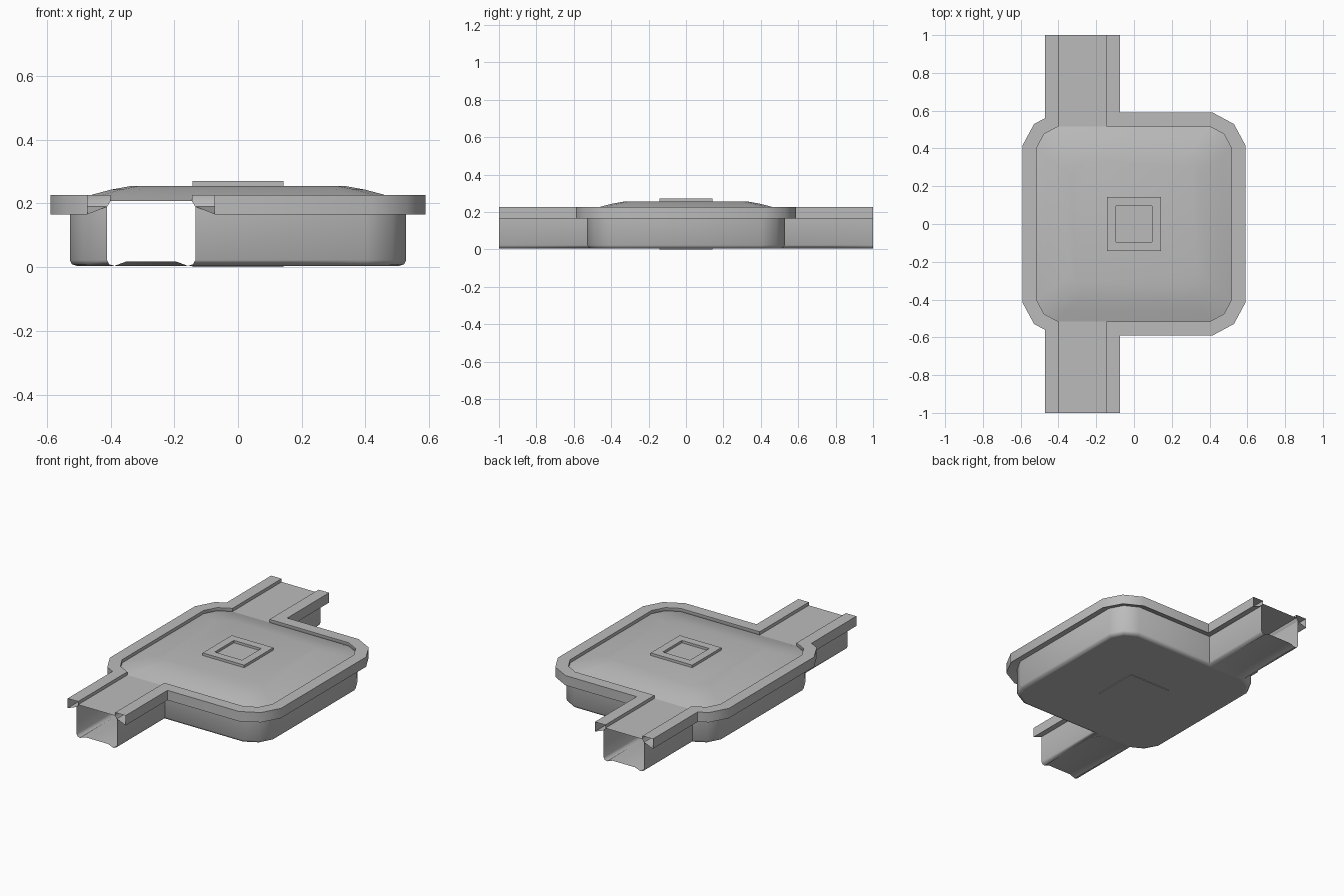
import bpy, bmesh, math
from mathutils import Vector

cube = bpy.data.objects.get("Cube")
if cube:
    bpy.data.objects.remove(cube, do_unlink=True)

grey = bpy.data.materials.new("plain_grey")
grey.use_nodes = True
grey.diffuse_color = (0.5, 0.5, 0.5, 1)
grey.node_tree.nodes["Principled BSDF"].inputs["Base Color"].default_value = (0.5, 0.5, 0.5, 1)

HALF, FLAT, CUT = 0.517, 0.40, 0.476     # room half size, straight part, corner point
LEFT, RIGHT = -0.40, -0.145              # inner edges of the passage rims
ROOF, FLOOR = 0.207, 0.004


def finish(name, bm, angle=50):
    mesh = bpy.data.meshes.new(name)
    bm.to_mesh(mesh)
    bm.free()
    mesh.materials.append(grey)
    obj = bpy.data.objects.new(name, mesh)
    bpy.context.collection.objects.link(obj)
    bpy.ops.object.select_all(action='DESELECT')
    obj.select_set(True)
    bpy.context.view_layer.objects.active = obj
    bpy.ops.object.shade_smooth_by_angle(angle=math.radians(angle))
    return obj


def offset(path, d):
    """Shift an open path to its left by d, with mitred corners."""
    normals = []
    for a, b in zip(path, path[1:]):
        t = (b - a).normalized()
        normals.append(Vector((-t.y, t.x)))
    out = []
    for i, p in enumerate(path):
        n1, n2 = normals[max(i - 1, 0)], normals[min(i, len(normals) - 1)]
        out.append(p + (n1 + n2) * (d / (1 + n1.dot(n2))))
    return out


def mirrored(half):
    pts = [Vector(p) for p in half]
    return pts + [Vector((p.x, -p.y)) for p in reversed(pts)]


def skin(bm, rows, closed=False):
    """Join rows of points with quads."""
    rows = [[bm.verts.new(p) for p in row] for row in rows]
    n = len(rows[0])
    for a, b in zip(rows, rows[1:]):
        for i in range(n if closed else n - 1):
            k = (i + 1) % n
            bm.faces.new((a[i], a[k], b[k], b[i]))
    return rows


# Plan outlines of the two side walls, each with the outside on its left
left_path = mirrored([(LEFT, -1), (LEFT, -HALF), (-CUT, -CUT), (-HALF, -FLAT)])
right_path = mirrored([(RIGHT, 1), (RIGHT, HALF), (FLAT, HALF), (CUT, CUT), (HALF, FLAT)])

# Section of rim and wall: distance outwards, height
section = [(0.011, 0.19), (0, ROOF), (0, 0.227), (0.072, 0.227), (0.072, 0.166),
           (0.011, 0.19), (0.011, 0.022), (0.004, 0.009), (-0.012, FLOOR)]

floor_edge = []
for name, path in (("left_wall_and_rim", right_path), ("right_wall_and_rim", left_path)):
    bm = bmesh.new()
    rows = [[(*p, z) for p in offset(path, d)] for d, z in section]
    skin(bm, rows)
    finish(name, bm)
    floor_edge = rows[-1][1:-1] + floor_edge

# Room floor
bm = bmesh.new()
bm.faces.new([bm.verts.new(p) for p in floor_edge])
finish("room_floor", bm)

# Passage floors with a raised middle, and passage roofs
for name, s in (("front", -1), ("back", 1)):
    bm = bmesh.new()
    xs = (LEFT + 0.012, LEFT + 0.05, RIGHT - 0.05, RIGHT - 0.012)
    rows = [[(x, s * y, z) for x, z in zip(xs, (FLOOR, h, h, FLOOR))]
            for y, h in ((1, 0.018), (0.58, 0.018), (0.505, FLOOR))]
    skin(bm, rows if s > 0 else rows[::-1])
    finish(name + "_passage_floor", bm)
    bm = bmesh.new()
    rows = [[(x, s * y, ROOF) for x in (LEFT, RIGHT)] for y in (HALF, 1)]
    skin(bm, rows if s > 0 else rows[::-1])
    finish(name + "_passage_roof", bm)

# Room roof, rising in shrinking rings to a flat top
corner = [Vector((HALF, FLAT)), Vector((CUT, CUT)), Vector((FLAT, HALF))]
ring = []
for quarter in range(4):
    for p in corner:
        q = p.copy()
        for _ in range(quarter):
            q = Vector((-q.y, q.x))
        ring.append(q)
bm = bmesh.new()
rows = skin(bm, [[(*(p * (r / HALF)), z) for p in ring]
                 for r, z in ((HALF, ROOF), (0.46, 0.227), (0.40, 0.243), (0.335, 0.255))], True)
bm.faces.new(rows[-1])
finish("room_roof", bm)


def square(r, z):
    return [(-r, -r, z), (r, -r, z), (r, r, z), (-r, r, z)]


# Raised square frame on the roof
bm = bmesh.new()
rows = skin(bm, [square(0.143, 0.255), square(0.143, 0.271),
                 square(0.094, 0.271), square(0.094, 0.256)], True)
bm.faces.new(rows[-1])
finish("roof_frame", bm, 30)

# Thin square plate under the floor
bm = bmesh.new()
rows = skin(bm, [square(0.143, 0), square(0.143, FLOOR)], True)
bm.faces.new(rows[0][::-1])
finish("floor_plate", bm, 30)
